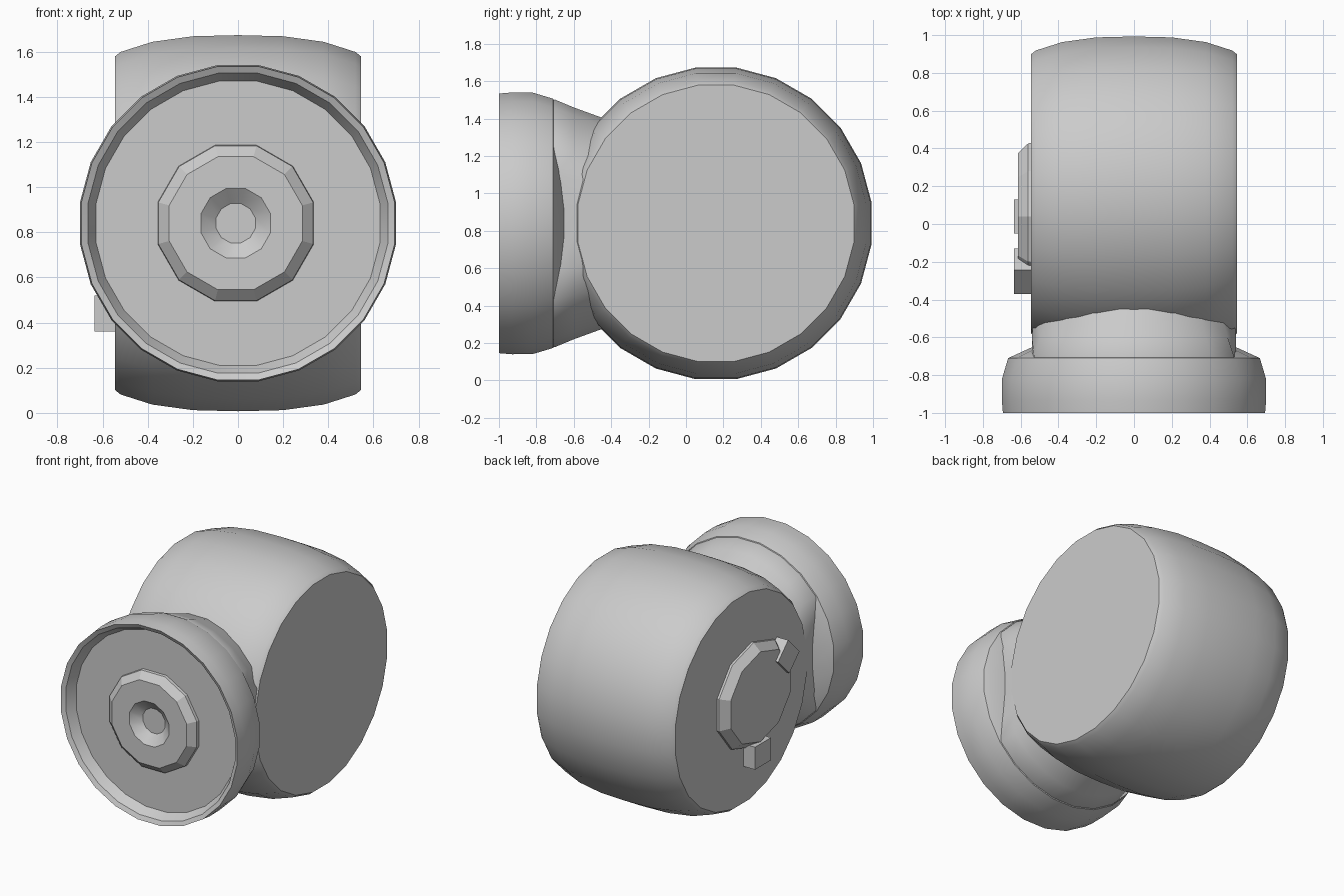
import bpy, bmesh, math
from mathutils import Vector

cube = bpy.data.objects.get("Cube")
if cube:
    bpy.data.objects.remove(cube, do_unlink=True)

grey = bpy.data.materials.new("plain_grey")
grey.use_nodes = True
colour = (0.6, 0.6, 0.6, 1)
grey.diffuse_color = colour
grey.node_tree.nodes["Principled BSDF"].inputs["Base Color"].default_value = colour


def finish(name, bm, angle=35):
    bmesh.ops.recalc_face_normals(bm, faces=bm.faces)
    mesh = bpy.data.meshes.new(name)
    bm.to_mesh(mesh)
    bm.free()
    obj = bpy.data.objects.new(name, mesh)
    bpy.context.collection.objects.link(obj)
    mesh.materials.append(grey)
    bpy.ops.object.select_all(action='DESELECT')
    obj.select_set(True)
    bpy.context.view_layer.objects.active = obj
    bpy.ops.object.shade_smooth_by_angle(angle=math.radians(angle))
    return obj


def lathe(name, profile, axis, centre, sides, clamp_x=None, stretch=1, angle=35):
    """Turn (position, radius) pairs about the x or y axis, with both ends capped."""
    bm = bmesh.new()
    rings = []
    for pos, radius in profile:
        ring = []
        for i in range(sides):
            a = math.tau * (i + 0.5) / sides
            u, w = radius * math.cos(a) * stretch, radius * math.sin(a)
            if clamp_x:
                u = max(-clamp_x, min(clamp_x, u))
            offset = Vector((pos, u, w)) if axis == 'x' else Vector((u, pos, w))
            ring.append(bm.verts.new(Vector(centre) + offset))
        rings.append(ring)
    for a, b in zip(rings, rings[1:]):
        for i in range(sides):
            j = (i + 1) % sides
            bm.faces.new((a[i], a[j], b[j], b[i]))
    bm.faces.new(rings[0])
    bm.faces.new(rings[-1])
    return finish(name, bm, angle)


MID = 0.84

# Barrel-shaped drum lying across the model
half = [(0.2, 0.835), (0.38, 0.81), (0.52, 0.765), (0.545, 0.745)]
lathe("drum", [(-x, r) for x, r in reversed(half)] + [(0, 0.84)] + half,
      'x', (0, 0.16, MID), 24)

# Front disc with a raised rim around a recessed face
lathe("front_disc", [(-0.92, 0.635), (-0.985, 0.67), (-1.0, 0.7), (-0.93, 0.706),
                     (-0.82, 0.705), (-0.71, 0.672), (-0.65, 0.54)],
      'y', (0, 0, MID), 24)

# Neck with flat sides joining disc and drum
lathe("neck", [(-0.74, 0.66), (-0.7, 0.667), (-0.6, 0.625), (-0.45, 0.57), (-0.3, 0.5)],
      'y', (0, 0, MID), 24, clamp_x=0.54)

# Raised hub with a six-sided socket
lathe("hub", [(-0.9, 0.36), (-0.94, 0.355), (-0.985, 0.3)][:2] +
      [(-0.985, 0.305), (-0.985, 0.16), (-0.93, 0.09)],
      'y', (-0.01, 0, MID), 12, angle=20)

# Knob on the right side
lathe("side_knob", [(-0.5, 0.375), (-0.56, 0.37), (-0.615, 0.32)],
      'x', (0, 0.04, MID), 10, stretch=1.1, angle=20)


# Small lugs at the edge of the knob
def lug(name, y, z, turn):
    bm = bmesh.new()
    bmesh.ops.create_cube(bm, size=1)
    bmesh.ops.scale(bm, vec=(0.13, 0.18, 0.16), verts=bm.verts)
    obj = finish(name, bm, 20)
    obj.location = (-0.57, y, z)
    obj.rotation_euler.x = turn


lug("lower_lug", 0.04, 0.44, 0)
lug("upper_lug", -0.25, 1.02, math.radians(45))
